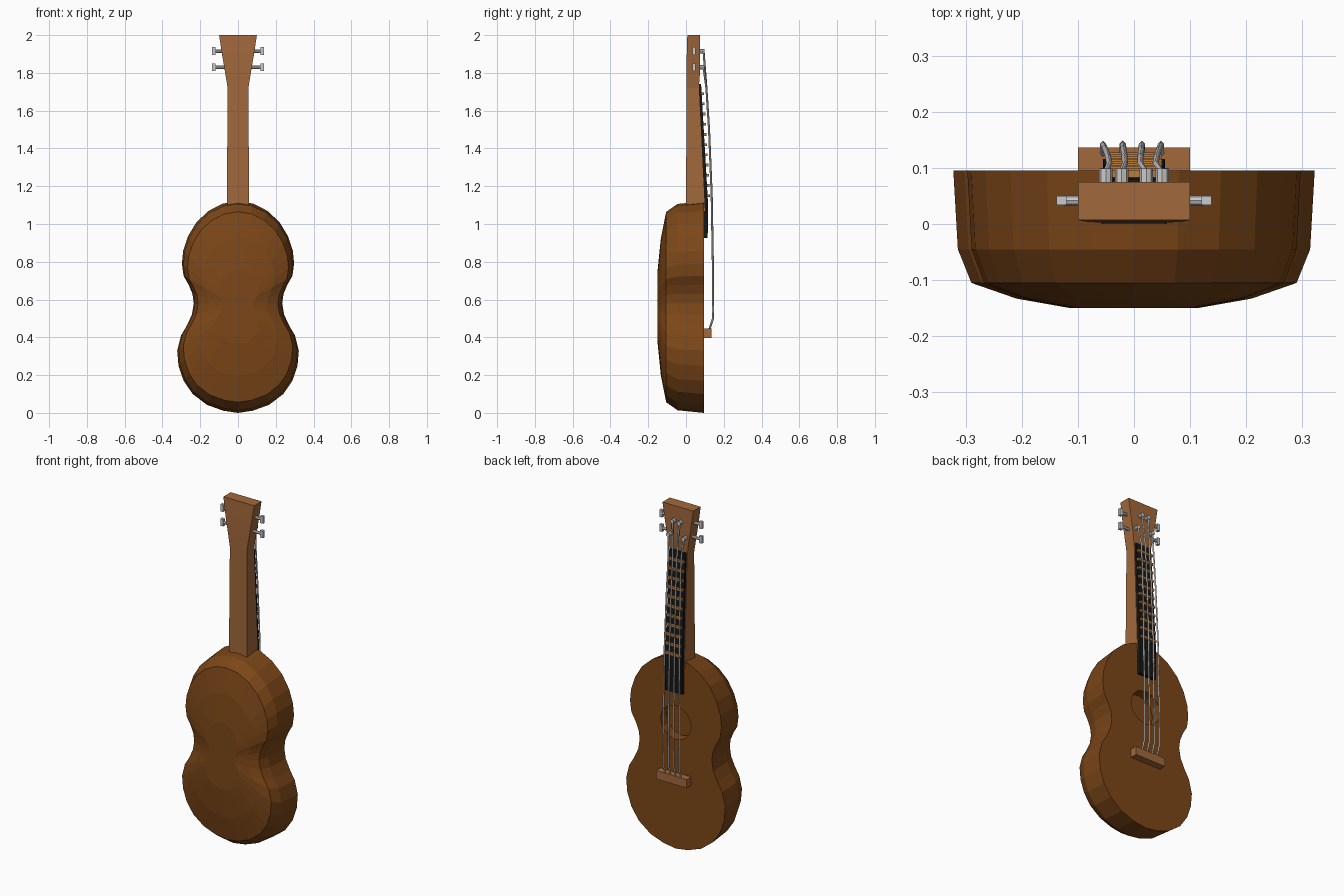
import bpy, bmesh
from math import radians

if "Cube" in bpy.data.objects:
    bpy.data.objects.remove(bpy.data.objects["Cube"])


def material(name, rgb):
    m = bpy.data.materials.new(name)
    m.diffuse_color = (*rgb, 1)
    m.use_nodes = True
    m.node_tree.nodes["Principled BSDF"].inputs["Base Color"].default_value = m.diffuse_color
    return m


BODY = material("dark_wood", (0.2, 0.062, 0.009))
WOOD = material("light_wood", (0.36, 0.14, 0.045))
FRET = material("fret_orange", (0.5, 0.2, 0.04))
BLACK = material("black", (0.008, 0.008, 0.008))


def loft(name, rings, mat):
    """Skin a list of equal-length vertex rings and cap both ends."""
    bm = bmesh.new()
    vr = [[bm.verts.new(p) for p in r] for r in rings]
    n = len(rings[0])
    for a, b in zip(vr, vr[1:]):
        for i in range(n):
            j = (i + 1) % n
            bm.faces.new((a[i], a[j], b[j], b[i]))
    bm.faces.new(vr[0])
    bm.faces.new(vr[-1])
    bmesh.ops.recalc_face_normals(bm, faces=bm.faces[:])
    me = bpy.data.meshes.new(name)
    bm.to_mesh(me)
    bm.free()
    ob = bpy.data.objects.new(name, me)
    bpy.context.collection.objects.link(ob)
    if mat:
        me.materials.append(mat)
    return ob


def bar(name, sections, mat):
    """Rectangular bar from (z, half width, y front, y back) sections."""
    return loft(name, [[(-w, y0, z), (w, y0, z), (w, y1, z), (-w, y1, z)]
                       for z, w, y0, y1 in sections], mat)


def box(name, loc, size, mat=None):
    x, y, z = loc
    ob = bar(name, [(-size[2] / 2, size[0] / 2, -size[1] / 2, size[1] / 2),
                    (size[2] / 2, size[0] / 2, -size[1] / 2, size[1] / 2)], mat)
    ob.location = loc
    return ob


def cylinder(name, loc, r, depth, rot, sides=8):
    bpy.ops.mesh.primitive_cylinder_add(vertices=sides, radius=r, depth=depth,
                                        location=loc, rotation=rot)
    bpy.context.object.name = name
    return bpy.context.object


X_AXIS = (0, radians(90), 0)
Y_AXIS = (radians(90), 0, 0)

# Body: figure-eight outline, scaled inwards toward the domed -y side
half = [(0, 1.12), (0.08, 1.108), (0.155, 1.07), (0.22, 1.01), (0.265, 0.935),
        (0.29, 0.86), (0.297, 0.79), (0.288, 0.725), (0.262, 0.68), (0.241, 0.63),
        (0.234, 0.58), (0.244, 0.52), (0.272, 0.46), (0.302, 0.41), (0.322, 0.33),
        (0.315, 0.25), (0.288, 0.17), (0.24, 0.1), (0.165, 0.043), (0.08, 0.012), (0, 0)]
outline = half + [(-x, z) for x, z in half[-2:0:-1]]
MID = 0.563
body = loft("body", [[(x * s, y, MID + (z - MID) * s) for x, z in outline]
                     for y, s in ((0.095, 1), (-0.045, 0.975), (-0.105, 0.9),
                                  (-0.133, 0.65), (-0.15, 0.35))], BODY)

# Sound hole recess
cutter = cylinder("sound_hole_cutter", (0, 0.095, 0.74), 0.1, 0.12, Y_AXIS, 12)
cutter.data.materials.append(BODY)
cutter.hide_render = True
cutter.hide_set(True)
cutter.display_type = 'WIRE'
mod = body.modifiers.new("sound_hole", 'BOOLEAN')
mod.operation = 'DIFFERENCE'
mod.solver = 'EXACT'
mod.object = cutter
bpy.context.view_layer.objects.active = body
bpy.ops.object.modifier_apply(modifier=mod.name)
bpy.data.objects.remove(cutter)

# Neck flaring into the headstock
bar("neck_and_headstock", [(1.07, 0.059, 0, 0.1), (1.72, 0.055, 0.003, 0.068),
                           (1.8, 0.068, 0.003, 0.074), (1.9, 0.085, 0.004, 0.075),
                           (2.0, 0.1, 0.007, 0.075)], WOOD)

# Fingerboard and frets
bar("fingerboard", [(0.925, 0.055, 0.093, 0.115), (1.12, 0.055, 0.094, 0.116),
                    (1.74, 0.051, 0.06, 0.08)], BLACK)
for i in range(11):
    z = 1.69 - i * 0.054
    y = 0.116 - (z - 1.12) * 0.058
    box(f"fret_{i + 1}", (0, y + 0.002, z), (0.1, 0.022, 0.014), FRET)

# Bridge
box("bridge", (0, 0.115, 0.422), (0.2, 0.042, 0.05), WOOD)

# Strings with their winding posts
strings = [(-0.055, -0.05, 1.83), (-0.02, -0.022, 1.915),
           (0.014, 0.022, 1.915), (0.048, 0.05, 1.83)]
for i, (xb, xt, zt) in enumerate(strings):
    cylinder(f"string_post_{i + 1}", (xt, 0.084, zt), 0.012, 0.03, Y_AXIS)
    cu = bpy.data.curves.new(f"string_{i + 1}", 'CURVE')
    cu.dimensions = '3D'
    cu.bevel_depth = 0.0055
    cu.bevel_resolution = 0
    cu.use_fill_caps = True
    sp = cu.splines.new('POLY')
    path = [(xb, 0.12, 0.43), (xb, 0.143, 0.5), (xb, 0.142, 0.8), (xb * 0.95, 0.136, 1.15),
            (xb * 0.85, 0.122, 1.5), (xb * 0.8, 0.108, 1.72), (xt, 0.093, zt)]
    sp.points.add(len(path) - 1)
    for p, co in zip(sp.points, path):
        p.co = (*co, 1)
    ob = bpy.data.objects.new(f"string_{i + 1}", cu)
    bpy.context.collection.objects.link(ob)

# Tuning pegs on both sides
for side, label in ((-1, "left"), (1, "right")):
    for row, z in enumerate((1.83, 1.915)):
        cylinder(f"peg_shaft_{label}_{row + 1}", (side * 0.09, 0.042, z), 0.009, 0.07, X_AXIS)
        box(f"peg_knob_{label}_{row + 1}", (side * 0.129, 0.042, z), (0.018, 0.016, 0.042))
